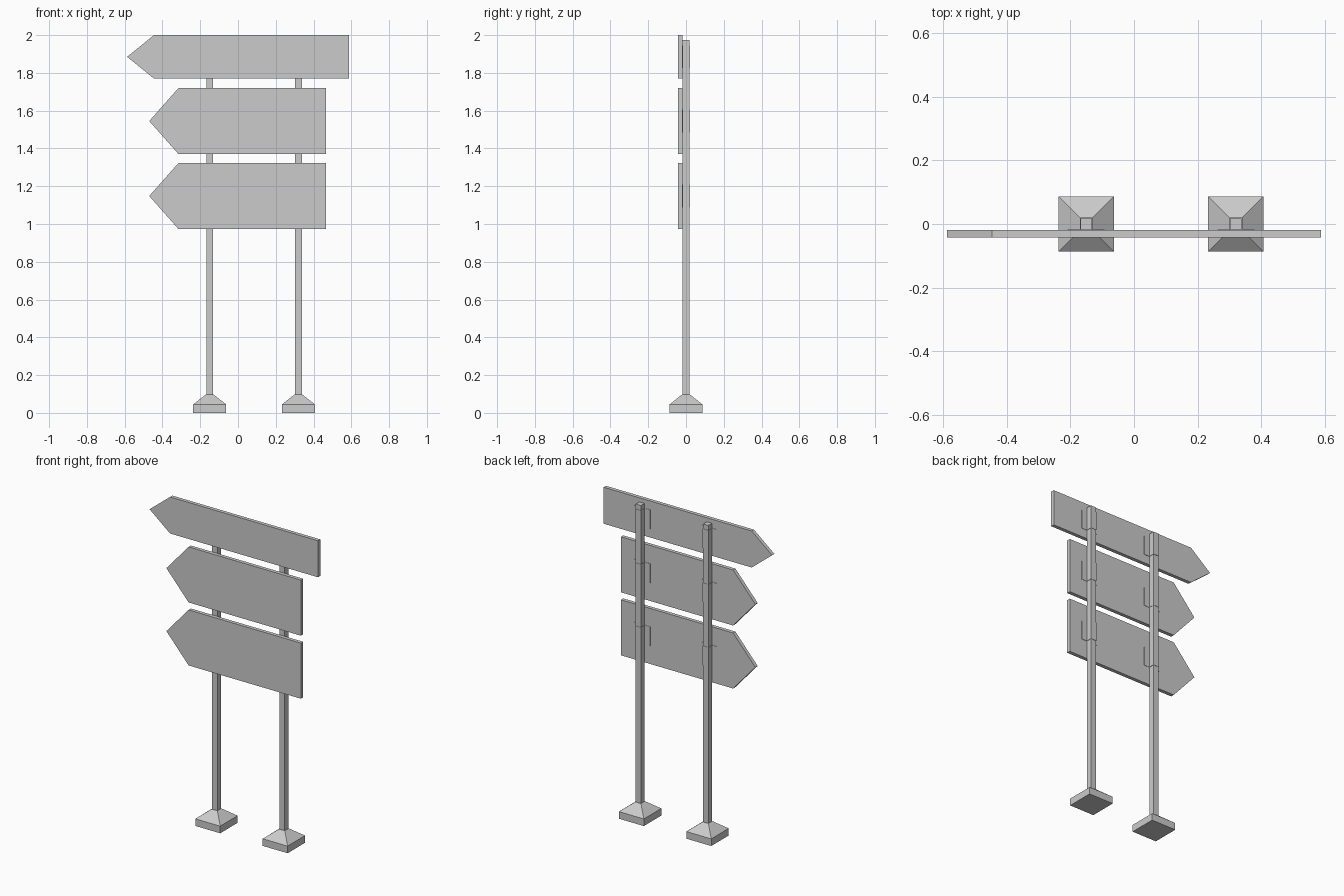
import bpy, bmesh

if "Cube" in bpy.data.objects:
    bpy.data.objects.remove(bpy.data.objects["Cube"])

POSTS = (-0.15, 0.32)
HALF = 0.018          # half width of a post


def finish(name, bm):
    bmesh.ops.recalc_face_normals(bm, faces=bm.faces)
    me = bpy.data.meshes.new(name)
    bm.to_mesh(me)
    bm.free()
    ob = bpy.data.objects.new(name, me)
    bpy.context.collection.objects.link(ob)
    return ob


def extrude_profile(name, pts, vec):
    """Closed polygon pushed along vec into a solid."""
    bm = bmesh.new()
    face = bm.faces.new([bm.verts.new(p) for p in pts])
    ext = bmesh.ops.extrude_face_region(bm, geom=[face], use_keep_orig=True)
    verts = [g for g in ext["geom"] if isinstance(g, bmesh.types.BMVert)]
    bmesh.ops.translate(bm, verts=verts, vec=vec)
    return finish(name, bm)


def loft_squares(name, x, rings):
    """Stack of square rings (half width, z), capped at both ends."""
    bm = bmesh.new()
    loops = [[bm.verts.new((x + sx * h, sy * h, z))
              for sx, sy in ((-1, -1), (1, -1), (1, 1), (-1, 1))] for h, z in rings]
    for a, b in zip(loops, loops[1:]):
        for i in range(4):
            j = (i + 1) % 4
            bm.faces.new((a[i], a[j], b[j], b[i]))
    bm.faces.new(loops[0])
    bm.faces.new(loops[-1])
    return finish(name, bm)


# Arrow boards: tip x, shoulder x, right x, bottom z, top z
BOARDS = {
    "top_arrow_board": (-0.587, -0.445, 0.587, 1.77, 2.0),
    "middle_arrow_board": (-0.47, -0.315, 0.467, 1.37, 1.72),
    "lower_arrow_board": (-0.47, -0.315, 0.467, 0.973, 1.323),
}
for name, (tip, sh, right, z0, z1) in BOARDS.items():
    outline = [(tip, (z0 + z1) / 2), (sh, z0), (right, z0), (right, z1), (sh, z1)]
    extrude_profile(name, [(x, -0.042, z) for x, z in outline], (0, 0.023, 0))

for x in POSTS:
    # Concrete foot with sloped top, and square post
    loft_squares("foot", x, [(0.087, 0), (0.087, 0.045), (0.02, 0.098)])
    loft_squares("post", x, [(HALF, 0.09), (HALF, 1.975)])

    # Strap clamps wrapping the post behind each board
    t = 0.002
    for tip, sh, right, z0, z1 in BOARDS.values():
        half = [(0.058, -0.019), (0.058, -0.019 + t), (HALF + t, -0.019 + t),
                (HALF + t, HALF + t)]
        inner = [(HALF, HALF), (HALF, -0.019)]
        prof = (half + [(-a, b) for a, b in reversed(half)]
                + [(-a, b) for a, b in reversed(inner)] + inner)
        zc = (z0 + z1) / 2
        extrude_profile("clamp", [(x + a, b, zc - 0.06) for a, b in prof], (0, 0, 0.12))
